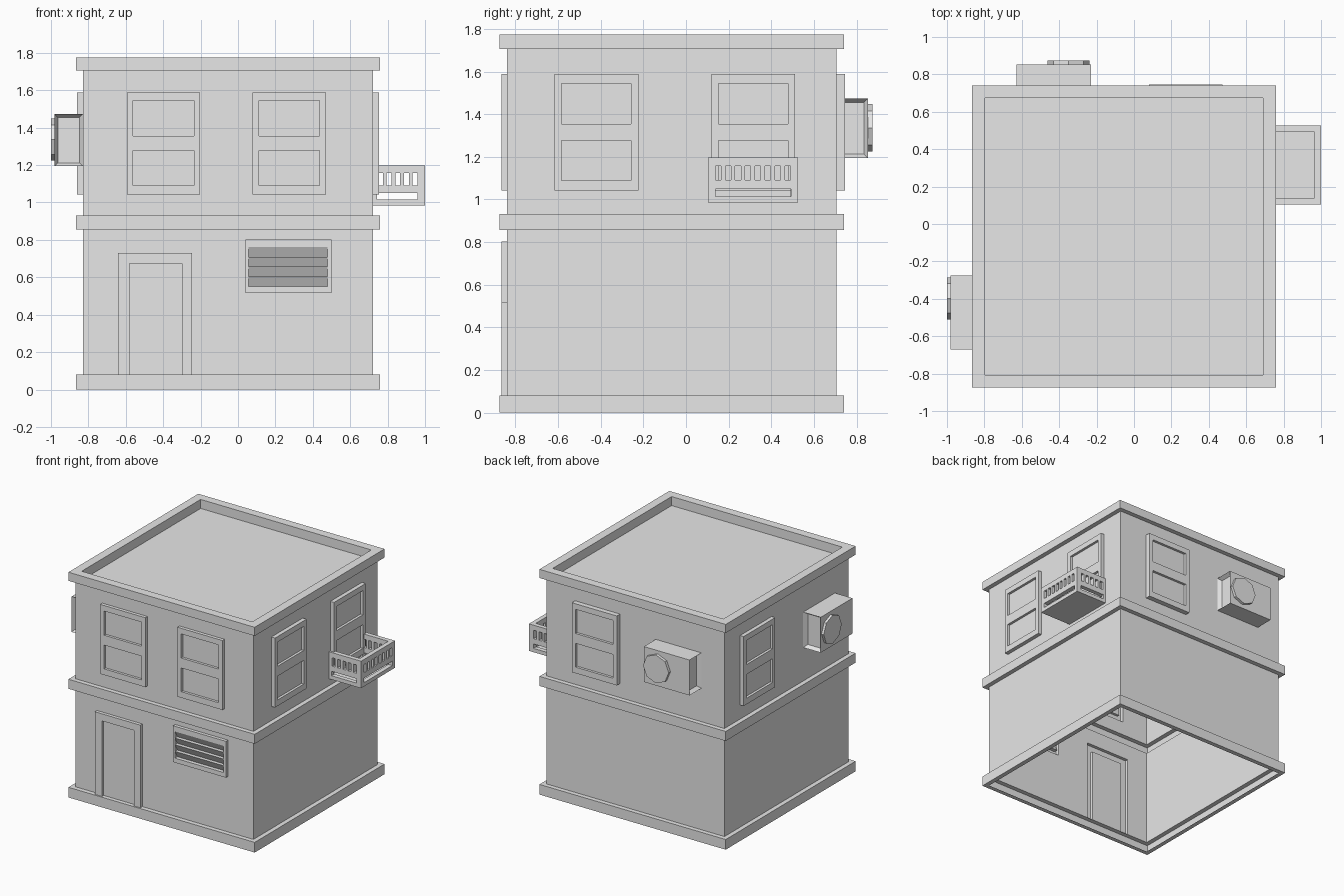
import bpy, bmesh, math
from mathutils import Matrix, Vector

cube = bpy.data.objects.get("Cube")
if cube:
    bpy.data.objects.remove(cube, do_unlink=True)

GREY = (0.8, 0.8, 0.8, 1)
grey = bpy.data.materials.new("pale_grey")
grey.use_nodes = True
grey.diffuse_color = GREY
grey.node_tree.nodes["Principled BSDF"].inputs["Base Color"].default_value = GREY

# Wall planes and storey heights
X0, X1, Y0, Y1 = -0.829, 0.722, -0.839, 0.705
BASE, MID0, MID1, TOP0, TOP1 = 0.08, 0.856, 0.931, 1.706, 1.774
TRIM = 0.036


def finish(name, bm, matrix=Matrix()):
    bmesh.ops.remove_doubles(bm, verts=bm.verts, dist=1e-5)
    bmesh.ops.transform(bm, matrix=matrix, verts=bm.verts)
    mesh = bpy.data.meshes.new(name)
    bm.to_mesh(mesh)
    bm.free()
    mesh.materials.append(grey)
    obj = bpy.data.objects.new(name, mesh)
    bpy.context.collection.objects.link(obj)
    return obj


def quad(bm, points):
    bm.faces.new([bm.verts.new(p) for p in points])


def place(x, y, turn):
    """Frame whose local -y points out of a wall."""
    return Matrix.Translation((x, y, 0)) @ Matrix.Rotation(math.radians(turn), 4, "Z")


def relief(name, matrix, rects, back=False):
    """Stepped panel: later rectangles (u0, u1, z0, z1, depth) override, None is a hole."""
    us = sorted({u for r in rects for u in r[:2]})
    zs = sorted({z for r in rects for z in r[2:4]})
    cells = {}
    for i in range(len(us) - 1):
        for j in range(len(zs) - 1):
            u, z = (us[i] + us[i + 1]) / 2, (zs[j] + zs[j + 1]) / 2
            for u0, u1, z0, z1, d in rects:
                if u0 < u < u1 and z0 < z < z1:
                    cells[i, j] = d
    bm = bmesh.new()
    for (i, j), d in cells.items():
        if d is None:
            continue
        corners = [(us[i], zs[j]), (us[i + 1], zs[j]),
                   (us[i + 1], zs[j + 1]), (us[i], zs[j + 1])]
        quad(bm, [(u, -d, z) for u, z in corners])
        if back:
            quad(bm, [(u, 0, z) for u, z in reversed(corners)])
    for i in range(-1, len(us) - 1):
        for j in range(-1, len(zs) - 1):
            a = cells.get((i, j)) or 0
            right, above = cells.get((i + 1, j)) or 0, cells.get((i, j + 1)) or 0
            if a != right:
                u = us[i + 1]
                quad(bm, [(u, -a, zs[j]), (u, -right, zs[j]),
                          (u, -right, zs[j + 1]), (u, -a, zs[j + 1])])
            if a != above:
                z = zs[j + 1]
                quad(bm, [(us[i], -a, z), (us[i + 1], -a, z),
                          (us[i + 1], -above, z), (us[i], -above, z)])
    return finish(name, bm, matrix)


def box(name, lo, hi, matrix=Matrix(), inset_ends=False):
    bm = bmesh.new()
    lo, hi = Vector(lo), Vector(hi)
    bmesh.ops.create_cube(bm, size=1, matrix=Matrix.Translation((lo + hi) / 2)
                          @ Matrix.Diagonal((*(hi - lo), 1)))
    if inset_ends:
        ends = [f for f in bm.faces if abs(f.normal.x) > 0.9]
        bmesh.ops.inset_individual(bm, faces=ends, thickness=0.026)
        for f in ends:
            bmesh.ops.translate(bm, verts=f.verts[:], vec=f.normal * -0.03)
            side = bmesh.ops.extrude_discrete_faces
    return finish(name, bm, matrix)


def ring(name, profile, cap=False):
    """Sweep (outward offset, height) points round the rectangular plan."""
    bm = bmesh.new()
    loops = [[bm.verts.new(p) for p in ((X0 - o, Y0 - o, z), (X1 + o, Y0 - o, z),
                                        (X1 + o, Y1 + o, z), (X0 - o, Y1 + o, z))]
             for o, z in profile]
    for low, high in zip(loops, loops[1:]):
        for k in range(4):
            n = (k + 1) % 4
            bm.faces.new((low[k], low[n], high[n], high[k]))
    if cap:
        bm.faces.new(loops[-1])
    return finish(name, bm)


# Trims and flat roof behind a low parapet
ring("base_trim", [(0, 0), (TRIM, 0), (TRIM, BASE), (0, BASE)])
ring("middle_trim", [(0, MID0), (TRIM, MID0), (TRIM, MID1), (0, MID1)])
ring("cornice_and_roof", [(0, TOP0), (TRIM, TOP0), (TRIM, TOP1),
                          (-0.032, TOP1), (-0.032, 1.703)], cap=True)

# Walls and windows: frame, wall span, window starts, window depth
WIN_W, WIN_Z0, WIN_Z1 = 0.392, 1.042, 1.589
DOOR = (-0.642, -0.245, BASE, 0.731)
VENT = (0.04, 0.5, 0.517, 0.803)
sides = {
    "front": (place(0, Y0, 0), X0, X1, (-0.594, 0.078), 0.026),
    "right": (place(X1, 0, 90), Y0, Y1, (-0.616, 0.119), 0.032),
    "back": (place(0, Y1, 180), -X1, -X0, (-0.473,), 0.04),
    "left": (place(X0, 0, 270), -Y1, -Y0, (-0.51,), 0.031),
}
for side, (frame, u0, u1, starts, depth) in sides.items():
    wall = [(u0, u1, BASE, MID0, 0), (u0, u1, MID1, TOP0, 0)]
    for n, s in enumerate(starts):
        e = s + WIN_W
        wall.append((s, e, WIN_Z0, WIN_Z1, None))
        relief(f"{side}_window_{n + 1}", frame, [
            (s, e, WIN_Z0, WIN_Z1, depth),
            (s + 0.033, e - 0.033, 1.355, 1.545, depth - 0.02),
            (s + 0.033, e - 0.033, 1.09, 1.277, depth - 0.02)])
    if side == "front":
        wall += [(*DOOR, None), (*VENT, None)]
    relief(f"{side}_wall", frame, wall)

# Door and louvred vent
front = sides["front"][0]
relief("door", front, [(*DOOR, 0.026), (-0.58, -0.299, BASE, 0.675, 0.004)])
S0, S1, SLAT_TOP, PITCH = 0.056, 0.479, 0.762, 0.0525
relief("vent_frame", front, [(*VENT, 0.026),
                             (S0, S1, SLAT_TOP - 4 * PITCH, SLAT_TOP, None)])
bm = bmesh.new()
for k in range(4):
    z1 = SLAT_TOP - k * PITCH
    z0 = z1 - PITCH
    quad(bm, [(S0, 0.004, z0), (S1, 0.004, z0), (S1, -0.024, z1), (S0, -0.024, z1)])
    quad(bm, [(S0, -0.024, z0), (S1, -0.024, z0), (S1, 0.004, z0), (S0, 0.004, z0)])
finish("vent_slats", bm, front)


# Air conditioners: box with recessed ends and an eight-sided fan cover
def air_conditioner(name, frame, u0, u1, fan_u, depth, out):
    box(f"{name}_box", (u0, -depth, 1.194), (u1, 0, 1.473), frame, inset_ends=True)
    bm = bmesh.new()
    bmesh.ops.create_cone(bm, cap_ends=True, segments=8, radius1=0.112, radius2=0.112,
                          depth=out, matrix=Matrix.Translation((fan_u, -depth - out / 2, 1.336))
                          @ Matrix.Rotation(math.pi / 2, 4, "X"))
    finish(f"{name}_fan_cover", bm, frame)


air_conditioner("back_air_conditioner", sides["back"][0], 0.23, 0.628, 0.35, 0.148, 0.022)
air_conditioner("left_air_conditioner", sides["left"][0], 0.275, 0.67, 0.3975, 0.152, 0.019)

# Balcony with slotted railings
Z0, Z1, BX, BY0, BY1, THICK = 0.985, 1.198, 0.965, 0.103, 0.526, 0.035


def railing(name, frame, u0, u1, first, count, low0, low1):
    rects = [(u0, u1, Z0, Z1, THICK), (low0, low1, 1.015, 1.05, None)]
    for k in range(count):
        c = first + 0.0465 * k
        rects.append((c - 0.013, c + 0.013, 1.092, 1.158, None))
    relief(name, frame, rects, back=True)


railing("balcony_outer_railing", place(BX, 0, 90), BY0, BY1, 0.151, 8, 0.138, 0.493)
for label, y in (("front", BY0 + THICK), ("back", BY1)):
    railing(f"balcony_{label}_railing", place(0, y, 0), X1, BX, 0.761, 5, 0.742, 0.961)
box("balcony_floor", (X1, BY0 + THICK, Z0), (BX, BY1 - THICK, 1.008))
